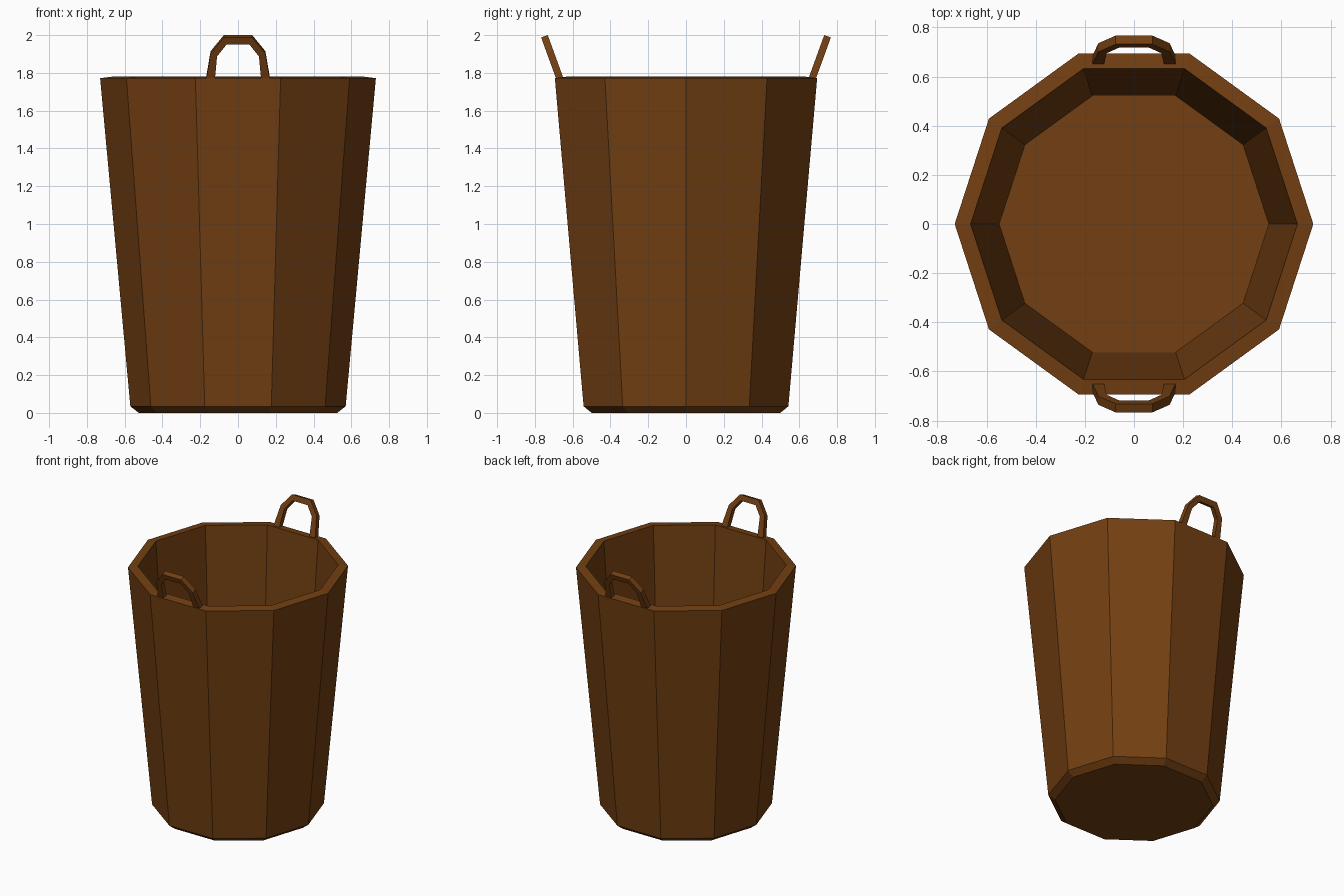
import bpy, bmesh
from math import cos, sin, pi

if "Cube" in bpy.data.objects:
    bpy.data.objects.remove(bpy.data.objects["Cube"])

wood = bpy.data.materials.new("brown_wood")
wood.diffuse_color = (0.17, 0.05, 0.006, 1)
wood.use_nodes = True
wood.node_tree.nodes["Principled BSDF"].inputs["Base Color"].default_value = wood.diffuse_color


def make_object(name, bm):
    bmesh.ops.recalc_face_normals(bm, faces=bm.faces)
    mesh = bpy.data.meshes.new(name)
    bm.to_mesh(mesh)
    bm.free()
    mesh.materials.append(wood)
    obj = bpy.data.objects.new(name, mesh)
    bpy.context.collection.objects.link(obj)
    return obj


# Ten-sided tub: (radius, height) profile from underside, over the rim, to inner floor
SIDES = 10
profile = [(0.525, 0.0), (0.57, 0.035), (0.73, 1.772), (0.665, 1.78), (0.549, 0.06)]
bm = bmesh.new()
rings = [[bm.verts.new((r * cos(2 * pi * i / SIDES), r * sin(2 * pi * i / SIDES), z))
          for i in range(SIDES)] for r, z in profile]
for a, b in zip(rings, rings[1:]):
    for i in range(SIDES):
        j = (i + 1) % SIDES
        bm.faces.new((a[i], a[j], b[j], b[i]))
bm.faces.new(rings[0])
bm.faces.new(rings[-1])
make_object("tub", bm)

# Handles: flat faceted arches leaning outward, one at the front and one at the back
outer_half = [(0.17, 1.77), (0.145, 1.915), (0.075, 2.0)]
inner_half = [(0.123, 1.77), (0.111, 1.9), (0.06, 1.963)]


def full_arch(half):
    return half + [(-x, z) for x, z in reversed(half)]


def handle(name, side):
    bm = bmesh.new()

    def row(points, dy, dz):
        return [bm.verts.new((x, side * (0.65 + (z - 1.775) * 0.364 + dy), z + dz))
                for x, z in points]

    outer, inner = full_arch(outer_half), full_arch(inner_half)
    loops = [row(outer, 0, 0), row(outer, 0.035, -0.0127),
             row(inner, 0.035, -0.0127), row(inner, 0, 0)]
    for k in range(4):
        a, b = loops[k], loops[(k + 1) % 4]
        for i in range(len(a) - 1):
            bm.faces.new((a[i], a[i + 1], b[i + 1], b[i]))
    for end in (0, -1):
        bm.faces.new([loop[end] for loop in loops])
    make_object(name, bm)


handle("front_handle", -1)
handle("back_handle", 1)
